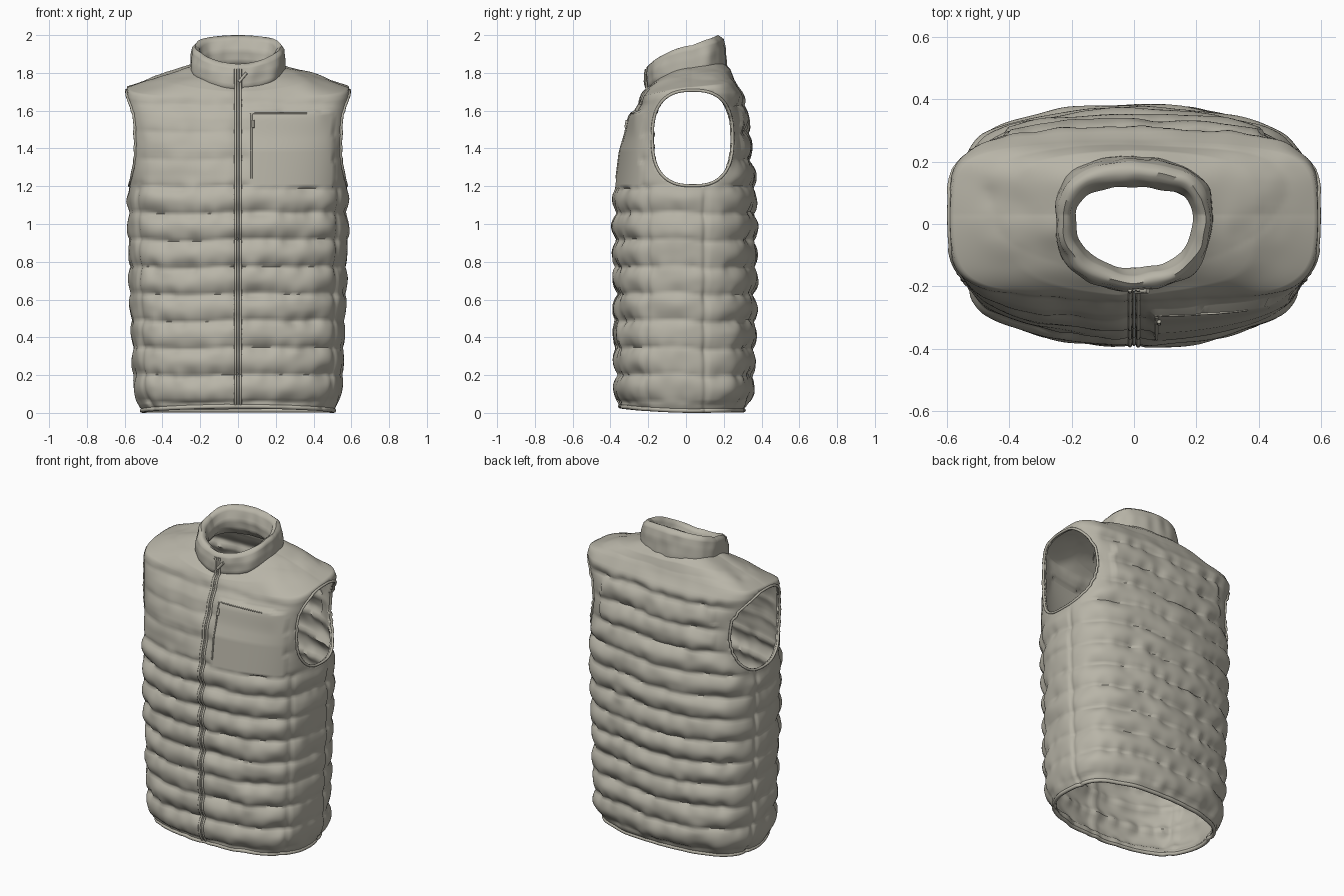
import bpy, bmesh, math
from mathutils import Vector, noise
from mathutils.bvhtree import BVHTree

if "Cube" in bpy.data.objects:
    bpy.data.objects.remove(bpy.data.objects["Cube"])

fabric = bpy.data.materials.new("warm_grey_fabric")
fabric.use_nodes = True
colour = (0.48, 0.46, 0.39, 1)
fabric.diffuse_color = colour
fabric.node_tree.nodes["Principled BSDF"].inputs["Base Color"].default_value = colour

SIDES = 220
SEAM = 0.143
MID_Y = 0.03
CORNER = 7


def activate(ob):
    bpy.ops.object.select_all(action="DESELECT")
    ob.select_set(True)
    bpy.context.view_layer.objects.active = ob


def finish(name, bm, angle=70):
    mesh = bpy.data.meshes.new(name)
    bm.to_mesh(mesh)
    bm.free()
    ob = bpy.data.objects.new(name, mesh)
    bpy.context.collection.objects.link(ob)
    mesh.materials.append(fabric)
    activate(ob)
    bpy.ops.object.shade_smooth_by_angle(angle=math.radians(angle))
    return ob


def tube(name, points, radius, closed=False):
    curve = bpy.data.curves.new(name, "CURVE")
    curve.dimensions = "3D"
    curve.bevel_depth = radius
    curve.bevel_resolution = 2
    curve.use_fill_caps = True
    spline = curve.splines.new("POLY")
    spline.points.add(len(points) - 1)
    for p, co in zip(spline.points, points):
        p.co = (*co, 1)
    spline.use_cyclic_u = closed
    ob = bpy.data.objects.new(name, curve)
    bpy.context.collection.objects.link(ob)
    curve.materials.append(fabric)
    activate(ob)
    bpy.ops.object.convert(target="MESH")
    bpy.ops.object.shade_smooth_by_angle(angle=math.radians(60))


def ring_point(key, t):
    """Front and back arcs, w times wider than the flat sides that clip them."""
    zs, zf, zb, a, yf, yb, w = key
    c, s = math.cos(t), math.sin(t)
    arc = math.hypot(c / w, s)
    r = (abs(c) ** CORNER + arc ** CORNER) ** (-1 / CORNER)
    a *= (1 + w ** -CORNER) ** (1 / CORNER)
    if s < 0:
        return Vector((a * r * c, MID_Y + (MID_Y - yf) * r * s, zs + (zf - zs) * abs(s) ** 1.7))
    return Vector((a * r * c, MID_Y + (yb - MID_Y) * r * s, zs + (zb - zs) * s))


def loft(keys, step, shape):
    """Skin rings along the keys, splitting each span into short steps."""
    rings = []
    for k0, k1 in zip(keys, keys[1:]):
        span = math.hypot(k1[0] - k0[0], k1[3] - k0[3])
        count = max(2, round(span / step))
        rings += [[p + (q - p) * i / count for p, q in zip(k0, k1)] for i in range(count)]
    rings.append(keys[-1])
    bm = bmesh.new()
    rows = [[bm.verts.new(shape(k, 2 * math.pi * j / SIDES)) for j in range(SIDES)] for k in rings]
    for lo, hi in zip(rows, rows[1:]):
        for j in range(SIDES):
            m = (j + 1) % SIDES
            bm.faces.new((lo[j], lo[m], hi[m], hi[j]))
    return bm, rows


def ramp(v, lo, hi):
    t = min(1, max(0, (v - lo) / (hi - lo)))
    return t * t * (3 - 2 * t)


# Armhole outline: 1 on the edge, larger outside it
ARM_Y, ARM_Z, ARM_RY, ARM_RZ, ARM_N = 0.035, 1.455, 0.213, 0.252, 2.6


def arm_radius(co):
    return (abs((co.y - ARM_Y) / ARM_RY) ** ARM_N + abs((co.z - ARM_Z) / ARM_RZ) ** ARM_N) ** (1 / ARM_N)


# Body: quilted rows with puckered seams, side seams and a flat chest pocket
def quilted(key, t):
    p = ring_point(key, t)
    x, y, z = p
    front = ramp(-y, 0, 0.12)
    side = ramp(abs(x), 0.46, 0.55)
    u = (z - 0.2) / SEAM + 0.16 * noise.noise(Vector((x * 4, y * 4, 2)))
    puff = abs(math.sin(math.pi * u)) ** 0.75
    amp = 0.03 - 0.02 * front * ramp(z, 1.15, 1.27)
    amp *= (1 - 0.55 * side) * (1 - 0.75 * ramp(z, 1.66, 1.74))
    amp *= 0.4 + 0.6 * ramp(z, 0.01, 0.08)
    pucker = noise.noise(Vector((x * 15, y * 15, math.floor(u + 0.5) * 5.3)))
    d = amp * (puff + 0.65 * pucker * (1 - puff ** 2))
    d += 0.011 * noise.noise(Vector((x * 7, y * 7, z * 9)))
    if abs(x) > 0.4 and z < 1.2:
        for seam in (-0.2, 0.1):
            d -= 0.01 * math.exp(-((y - seam) / 0.014) ** 2)
    if y < 0 and 0.055 < x < 0.5 and 1.19 < z < 1.595:
        d = 0.016 + 0.012 * ramp(z, 1.45, 1.59) * ramp(0.5 - x, 0, 0.1)
    if y < 0:
        d -= 0.01 * math.exp(-(x / 0.025) ** 2)
    if abs(x) > 0.4:
        d *= ramp(arm_radius(p), 0.95, 1.35)
    normal = Vector((math.cos(t) / key[3], math.sin(t) * 2 / (key[5] - key[4]), 0)).normalized()
    normal = normal.lerp(Vector((0, 0, 1)), ramp(z, 1.68, 1.78))
    return p + normal * d


body_keys = [
    (0.012, 0.035, 0.014, 0.495, -0.335, 0.295, 1.2),
    (0.06, 0.07, 0.06, 0.53, -0.35, 0.325, 1.2),
    (0.2, 0.2, 0.2, 0.546, -0.358, 0.338, 1.2),
    (0.6, 0.6, 0.6, 0.563, -0.36, 0.348, 1.2),
    (1.0, 1.0, 1.0, 0.573, -0.366, 0.353, 1.22),
    (1.2, 1.2, 1.2, 0.575, -0.36, 0.343, 1.26),
    (1.4, 1.39, 1.4, 0.579, -0.336, 0.327, 1.35),
    (1.6, 1.56, 1.6, 0.589, -0.28, 0.3, 1.55),
    (1.69, 1.63, 1.7, 0.594, -0.245, 0.28, 1.75),
    (1.722, 1.655, 1.745, 0.587, -0.235, 0.265, 1.75),
    (1.785, 1.7, 1.815, 0.4, -0.22, 0.235, 1.4),
    (1.83, 1.735, 1.86, 0.235, -0.19, 0.19, 1.15)]
bm, rows = loft(body_keys, 0.0135, quilted)
tree = BVHTree.FromBMesh(bm)
hem_line = [v.co.copy() for v in rows[0]]

# Armholes: open the sides and pull the edges onto the outline
hole = [f for f in bm.faces
        if abs(f.calc_center_median().x) > 0.4 and arm_radius(f.calc_center_median()) < 1]
bmesh.ops.delete(bm, geom=hole, context="FACES")
edge_verts = [v for v in bm.verts if v.is_boundary and abs(v.co.x) > 0.4 and 1.1 < v.co.z < 1.8]
for v in edge_verts:
    r = arm_radius(v.co)
    v.co.y = ARM_Y + (v.co.y - ARM_Y) / r
    v.co.z = ARM_Z + (v.co.z - ARM_Z) / r
arm_lines = {}
for name, side in (("left", 1), ("right", -1)):
    loop = [v.co.copy() for v in edge_verts if v.co.x * side > 0]
    loop.sort(key=lambda c: math.atan2(c.z - ARM_Z, c.y - ARM_Y))
    arm_lines[name] = loop[::2]

body = finish("quilted_body", bm)
shell = body.modifiers.new("lining", "SOLIDIFY")
shell.thickness = 0.016
shell.offset = -1
activate(body)
bpy.ops.object.modifier_apply(modifier="lining")

# Bindings on the armholes and hem
for name, line in arm_lines.items():
    tube(name + "_armhole_binding", line, 0.008, True)
tube("hem_binding", hem_line, 0.012, True)

# Collar: a padded band, turned over at the top, lower at the front
collar_keys = [
    (1.79, 1.705, 1.82, 0.243, -0.2, 0.215, 1.15),
    (1.82, 1.73, 1.86, 0.252, -0.213, 0.214, 1.15),
    (1.87, 1.79, 1.93, 0.25, -0.213, 0.208, 1.15),
    (1.925, 1.83, 1.98, 0.243, -0.205, 0.196, 1.15),
    (1.945, 1.848, 2.0, 0.226, -0.186, 0.17, 1.15),
    (1.932, 1.835, 1.985, 0.205, -0.162, 0.142, 1.15),
    (1.87, 1.78, 1.92, 0.19, -0.14, 0.118, 1.12),
    (1.82, 1.73, 1.86, 0.195, -0.145, 0.125, 1.12),
    (1.78, 1.69, 1.81, 0.225, -0.18, 0.17, 1.15)]


def padded(key, t):
    p = ring_point(key, t)
    wrinkle = noise.noise(Vector((p.x * 14, p.y * 14, p.z * 9)))
    return p + Vector((math.cos(t), math.sin(t), 0)) * 0.01 * wrinkle


collar_bm, collar_rows = loft(collar_keys, 0.012, padded)
collar_tree = BVHTree.FromBMesh(collar_bm)
finish("collar", collar_bm)


def on_front(x, z, lift=0.001):
    """Point on the front surface, just proud of the cloth."""
    hits = [tr.ray_cast(Vector((x, -1, z)), Vector((0, 1, 0)))[0] for tr in (tree, collar_tree)]
    y = min(h.y for h in hits if h)
    return Vector((x, y - lift, z))


# Main zip: two chain edges with the teeth between them
heights = [0.045 + 0.0265 * i for i in range(68)]
for name, x in (("left", 0.013), ("right", -0.013)):
    tube(name + "_zip_edge", [on_front(x, z) for z in heights], 0.007)
tube("zip_chain", [on_front(0, z, 0) for z in heights], 0.006)
tube("zip_pull", [on_front(0.045 - 0.04 * i / 4, 1.80 - 0.012 * i, 0.006) for i in range(5)], 0.008)

# Chest pocket zip, top seam and pull
tube("chest_pocket_zip", [on_front(0.072, 1.24 + 0.034 * i, 0) for i in range(11)], 0.005)
tube("chest_pocket_seam", [on_front(0.065 + 0.03 * i, 1.585, -0.001) for i in range(11)], 0.004)
tube("chest_pocket_pull", [on_front(0.08, 1.51 + 0.01 * i, 0.004) for i in range(5)], 0.007)
